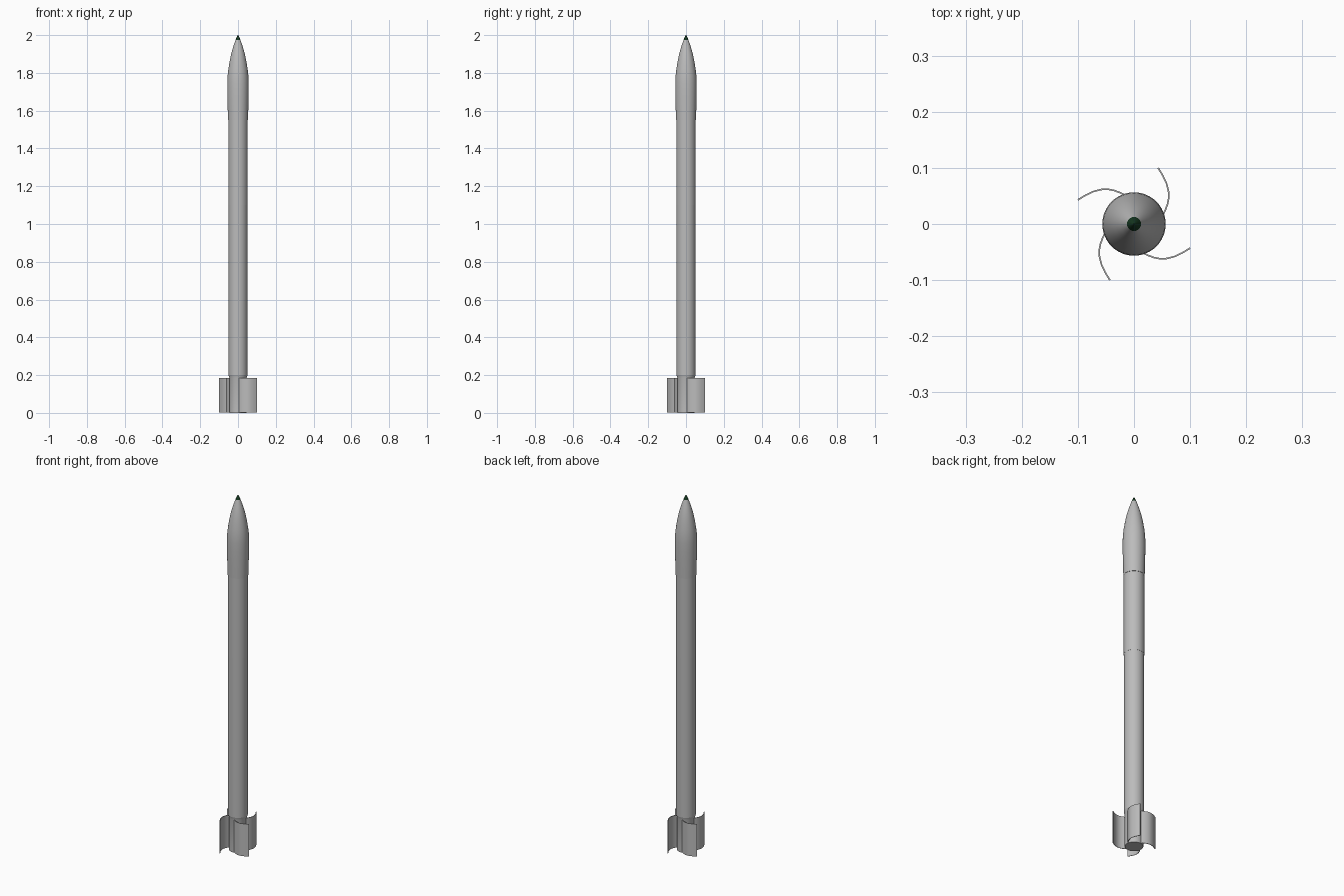
import bpy, bmesh, math
from mathutils import Vector

if "Cube" in bpy.data.objects:
    bpy.data.objects.remove(bpy.data.objects["Cube"])


def material(name, rgb):
    m = bpy.data.materials.new(name)
    m.diffuse_color = (*rgb, 1)
    m.use_nodes = True
    m.node_tree.nodes["Principled BSDF"].inputs["Base Color"].default_value = m.diffuse_color
    return m


grey = material("light grey metal", (0.50, 0.50, 0.50))
green = material("dark green", (0.008, 0.04, 0.015))


def finish(name, bm, mat):
    bmesh.ops.recalc_face_normals(bm, faces=bm.faces)
    me = bpy.data.meshes.new(name)
    bm.to_mesh(me)
    bm.free()
    me.materials.append(mat)
    ob = bpy.data.objects.new(name, me)
    bpy.context.collection.objects.link(ob)
    bpy.ops.object.select_all(action='DESELECT')
    ob.select_set(True)
    bpy.context.view_layer.objects.active = ob
    bpy.ops.object.shade_smooth_by_angle(angle=math.radians(30))
    return ob


def lathe(name, profile, mat, sides=48):
    """Revolve (radius, z) points around z and close both ends."""
    bm = bmesh.new()
    rings = []
    for r, z in profile:
        rings.append([bm.verts.new((r * math.cos(2 * math.pi * i / sides),
                                    r * math.sin(2 * math.pi * i / sides), z))
                      for i in range(sides)])
    for a, b in zip(rings, rings[1:]):
        for i in range(sides):
            j = (i + 1) % sides
            bm.faces.new((a[i], a[j], b[j], b[i]))
    bm.faces.new(rings[0])
    bm.faces.new(rings[-1])
    return finish(name, bm, mat)


# Tail section, narrowed where the fins sit
lathe("tail_section", [(0.046, 0.0), (0.046, 0.185), (0.0505, 0.20)], grey)

# Two motor tubes with a seam between them
lathe("lower_tube", [(0.0505, 0.20), (0.0505, 1.10)], grey)
lathe("upper_tube", [(0.0515, 1.10), (0.0515, 1.55)], grey)

# Warhead with a slight swell and a curved nose
lathe("warhead", [(0.0530, 1.55), (0.0550, 1.63), (0.0565, 1.70), (0.0565, 1.75),
                  (0.0550, 1.785), (0.0510, 1.82), (0.0445, 1.86), (0.0365, 1.90),
                  (0.0250, 1.94), (0.0125, 1.975)], grey)

# Fuze tip
lathe("fuze_tip", [(0.0125, 1.975), (0.0075, 1.988), (0.0012, 2.0)], green)

# Four curved wrap-around fins
path = [Vector(p) for p in ((0.044, 0.006), (0.050, 0.014), (0.0555, 0.024), (0.0600, 0.036),
                            (0.0620, 0.047), (0.0615, 0.058), (0.0580, 0.072),
                            (0.0515, 0.086), (0.0430, 0.100))]
half = 0.0014


def fin(index):
    bm = bmesh.new()
    turn = index * math.pi / 2
    c, s = math.cos(turn), math.sin(turn)
    rings = []
    for i, p in enumerate(path):
        t = (path[min(i + 1, len(path) - 1)] - path[max(i - 1, 0)]).normalized()
        n = Vector((-t.y, t.x)) * half
        ring = []
        for q, z in ((p + n, 0.003), (p - n, 0.003), (p - n, 0.186), (p + n, 0.186)):
            ring.append(bm.verts.new((c * q.x - s * q.y, s * q.x + c * q.y, z)))
        rings.append(ring)
    for a, b in zip(rings, rings[1:]):
        for k in range(4):
            m = (k + 1) % 4
            bm.faces.new((a[k], a[m], b[m], b[k]))
    bm.faces.new(rings[0])
    bm.faces.new(rings[-1])
    finish(f"curved_fin_{index + 1}", bm, grey)


for i in range(4):
    fin(i)
